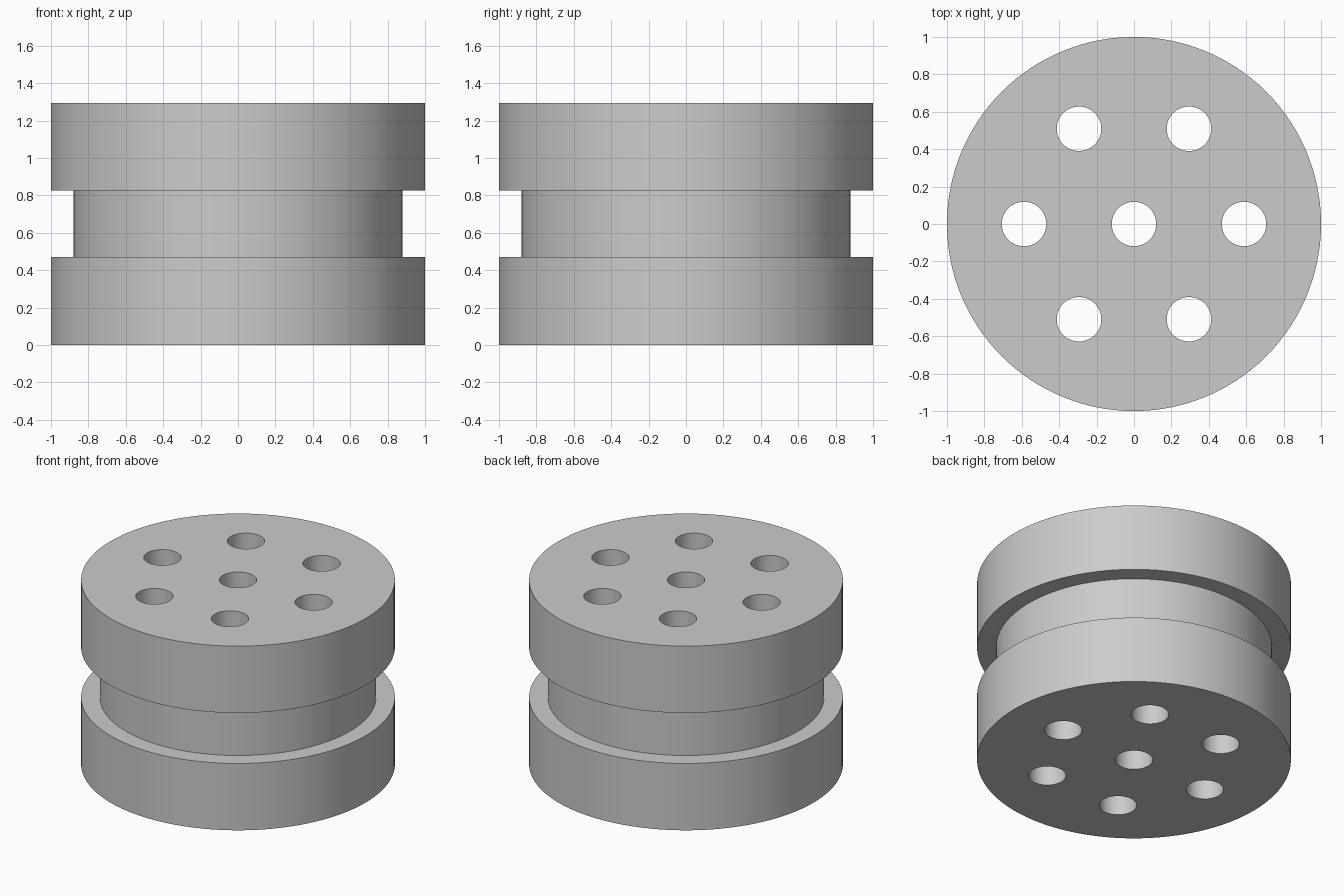
import bpy, bmesh, math
from mathutils import Matrix

if "Cube" in bpy.data.objects:
    bpy.data.objects.remove(bpy.data.objects["Cube"])

SEGMENTS = 128
HEIGHT = 1.295
HOLE_RADIUS = 0.119
HOLE_RING = 0.588

grey = bpy.data.materials.new("plain_grey")
grey.diffuse_color = (0.6, 0.6, 0.6, 1)
grey.use_nodes = True
grey.node_tree.nodes["Principled BSDF"].inputs["Base Color"].default_value = grey.diffuse_color


def make_object(name, bm):
    bmesh.ops.recalc_face_normals(bm, faces=bm.faces)
    mesh = bpy.data.meshes.new(name)
    bm.to_mesh(mesh)
    bm.free()
    mesh.materials.append(grey)
    obj = bpy.data.objects.new(name, mesh)
    bpy.context.collection.objects.link(obj)
    return obj


# Grooved body: stepped profile (radius, height) turned about the z axis
profile = [(1, 0), (1, 0.47), (0.88, 0.47), (0.88, 0.825), (1, 0.825), (1, HEIGHT)]
bm = bmesh.new()
rings = []
for r, z in profile:
    rings.append([bm.verts.new((r * math.cos(a), r * math.sin(a), z))
                  for a in (2 * math.pi * i / SEGMENTS for i in range(SEGMENTS))])
for low, high in zip(rings, rings[1:]):
    for i in range(SEGMENTS):
        j = (i + 1) % SEGMENTS
        bm.faces.new((low[i], low[j], high[j], high[i]))
bm.faces.new(rings[0])
bm.faces.new(rings[-1])
body = make_object("grooved_body", bm)

# Hole cutters: one in the centre and six around it
centres = [(0, 0)] + [(HOLE_RING * math.cos(k * math.pi / 3),
                       HOLE_RING * math.sin(k * math.pi / 3)) for k in range(6)]
bm = bmesh.new()
for x, y in centres:
    bmesh.ops.create_cone(bm, cap_ends=True, segments=64, radius1=HOLE_RADIUS,
                          radius2=HOLE_RADIUS, depth=HEIGHT + 0.4,
                          matrix=Matrix.Translation((x, y, HEIGHT / 2)))
cutters = make_object("hole_cutters", bm)
cutters.hide_render = True

# Drill the holes through the body
cut = body.modifiers.new("holes", 'BOOLEAN')
cut.operation = 'DIFFERENCE'
cut.solver = 'EXACT'
cut.object = cutters
bpy.context.view_layer.objects.active = body
body.select_set(True)
bpy.ops.object.modifier_apply(modifier=cut.name)
bpy.data.objects.remove(cutters)

# Smooth walls with crisp rims
bpy.ops.object.shade_smooth_by_angle(angle=math.radians(30))
